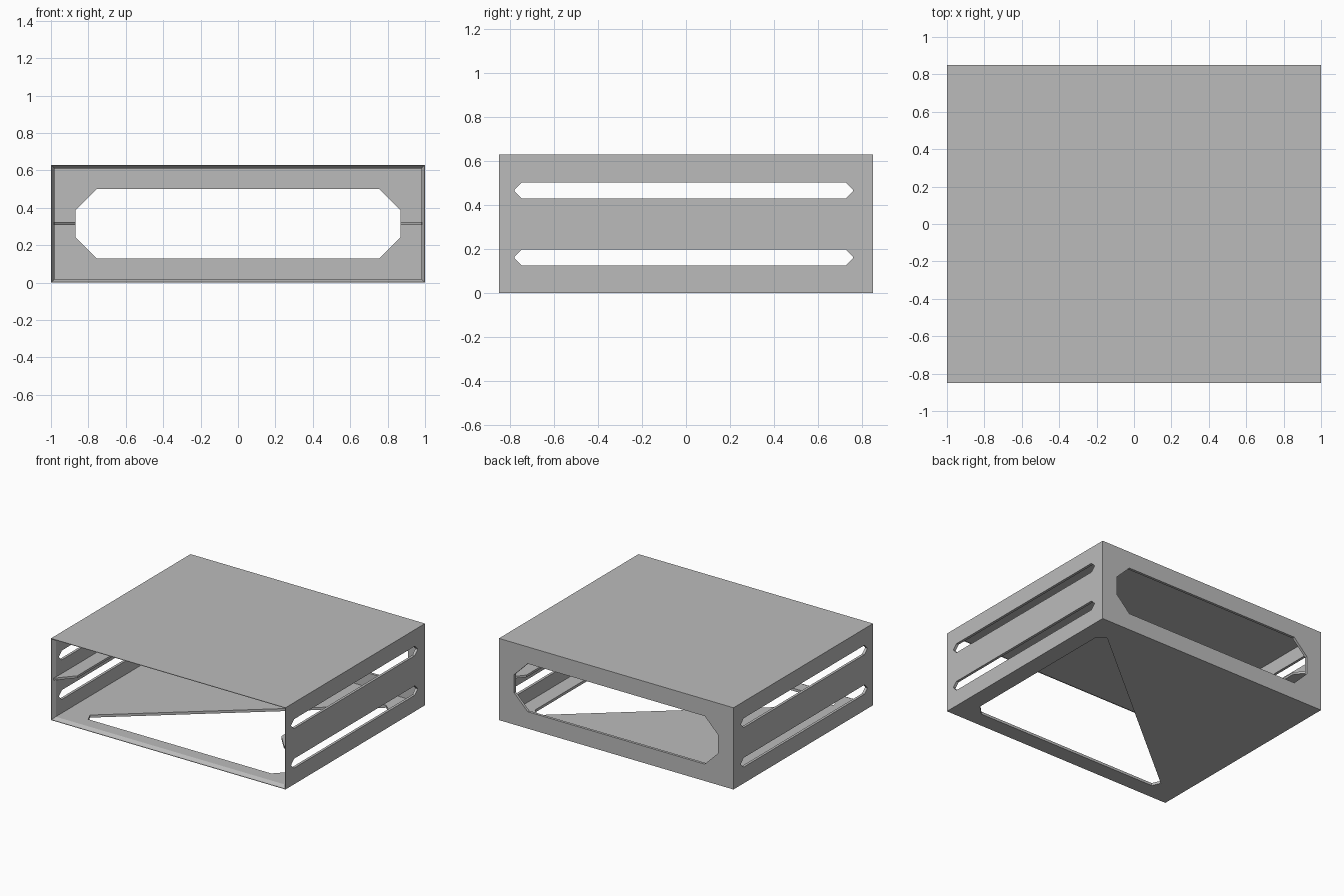
import bpy, bmesh

old = bpy.data.objects.get("Cube")
if old:
    bpy.data.objects.remove(old)

W, D, H = 1.0, 0.85, 0.63   # half width, half depth, height
T = 0.02                    # wall thickness
LIP = 0.004                 # flat left at the sharpened front edge

grey = bpy.data.materials.new("plain_grey")
grey.use_nodes = True
grey.diffuse_color = (0.5, 0.5, 0.5, 1)
grey.node_tree.nodes["Principled BSDF"].inputs["Base Color"].default_value = (0.5, 0.5, 0.5, 1)


def loft(name, rings):
    """Closed solid through rings with equal point counts."""
    bm = bmesh.new()
    loops = [[bm.verts.new(p) for p in ring] for ring in rings]
    n = len(loops[0])
    for a, b in zip(loops, loops[1:]):
        for i in range(n):
            j = (i + 1) % n
            bm.faces.new((a[i], a[j], b[j], b[i]))
    bm.faces.new(loops[0][::-1])
    bm.faces.new(loops[-1])
    bmesh.ops.recalc_face_normals(bm, faces=bm.faces[:])
    mesh = bpy.data.meshes.new(name)
    bm.to_mesh(mesh)
    bm.free()
    mesh.materials.append(grey)
    obj = bpy.data.objects.new(name, mesh)
    bpy.context.scene.collection.objects.link(obj)
    return obj


def prism(name, outline, axis, low, high):
    """Extrude a 2D outline along one axis."""
    def place(p, t):
        q = list(p)
        q.insert("xyz".index(axis), t)
        return q
    return loft(name, [[place(p, t) for p in outline] for t in (low, high)])


def rect(a0, a1, b0, b1):
    return [(a0, b0), (a1, b0), (a1, b1), (a0, b1)]


def octagon(a0, a1, b0, b1, c):
    """Rectangle with all corners cut."""
    return [(a0 + c, b0), (a1 - c, b0), (a1, b0 + c), (a1, b1 - c),
            (a1 - c, b1), (a0 + c, b1), (a0, b1 - c), (a0, b0 + c)]


def frame_ring(inset, y):
    return [(x, y, z) for x, z in rect(inset - W, W - inset, inset, H - inset)]


# Case body
case = prism("case_shell", rect(-W, W, -D, D), "z", 0, H)

# Hollow with a flared front opening
cutters = [loft("cavity_cutter", [frame_ring(LIP, -D - 0.05), frame_ring(LIP, -D),
                                  frame_ring(T, 0.03 - D), frame_ring(T, D - T)])]

# Back window
cutters.append(prism("window_cutter", octagon(-0.87, 0.87, 0.13, 0.50, 0.115),
                     "y", D - 0.1, D + 0.1))

# Two vent slots through each side
for z in (0.125, 0.43):
    for s in (-1, 1):
        slot = octagon(-0.78, 0.76, z, z + 0.072, 0.034)
        cutters.append(prism("slot_cutter", slot, "x", s * W - 0.06, s * W + 0.06))

# Triangular floor opening with clipped corners
floor_hole = [(0.865, -0.65), (0.865, 0.605), (0.80, 0.66),
              (-0.80, -0.66), (-0.77, -0.725), (0.79, -0.725)]
cutters.append(prism("floor_cutter", floor_hole, "z", -0.1, 0.1))

for cutter in cutters:
    cutter.hide_render = True
    mod = case.modifiers.new("cut", "BOOLEAN")
    mod.operation = "DIFFERENCE"
    mod.solver = "EXACT"
    mod.object = cutter

# Bake the cuts and drop the cutters
bpy.context.view_layer.update()
result = bpy.data.meshes.new_from_object(case.evaluated_get(bpy.context.evaluated_depsgraph_get()))
case.modifiers.clear()
case.data = result
for cutter in cutters:
    bpy.data.objects.remove(cutter)

# Shelf rails at mid height, with angled ends
for s, side in ((1, "left"), (-1, "right")):
    rail = [(s * (W - T + 0.005), 0.01 - D), (s * (W - T), 0.01 - D), (s * 0.87, -0.715),
            (s * 0.87, 0.70), (s * (W - T), D - T), (s * (W - T + 0.005), D - T)]
    prism(side + "_rail", rail, "z", 0.308, 0.325)
